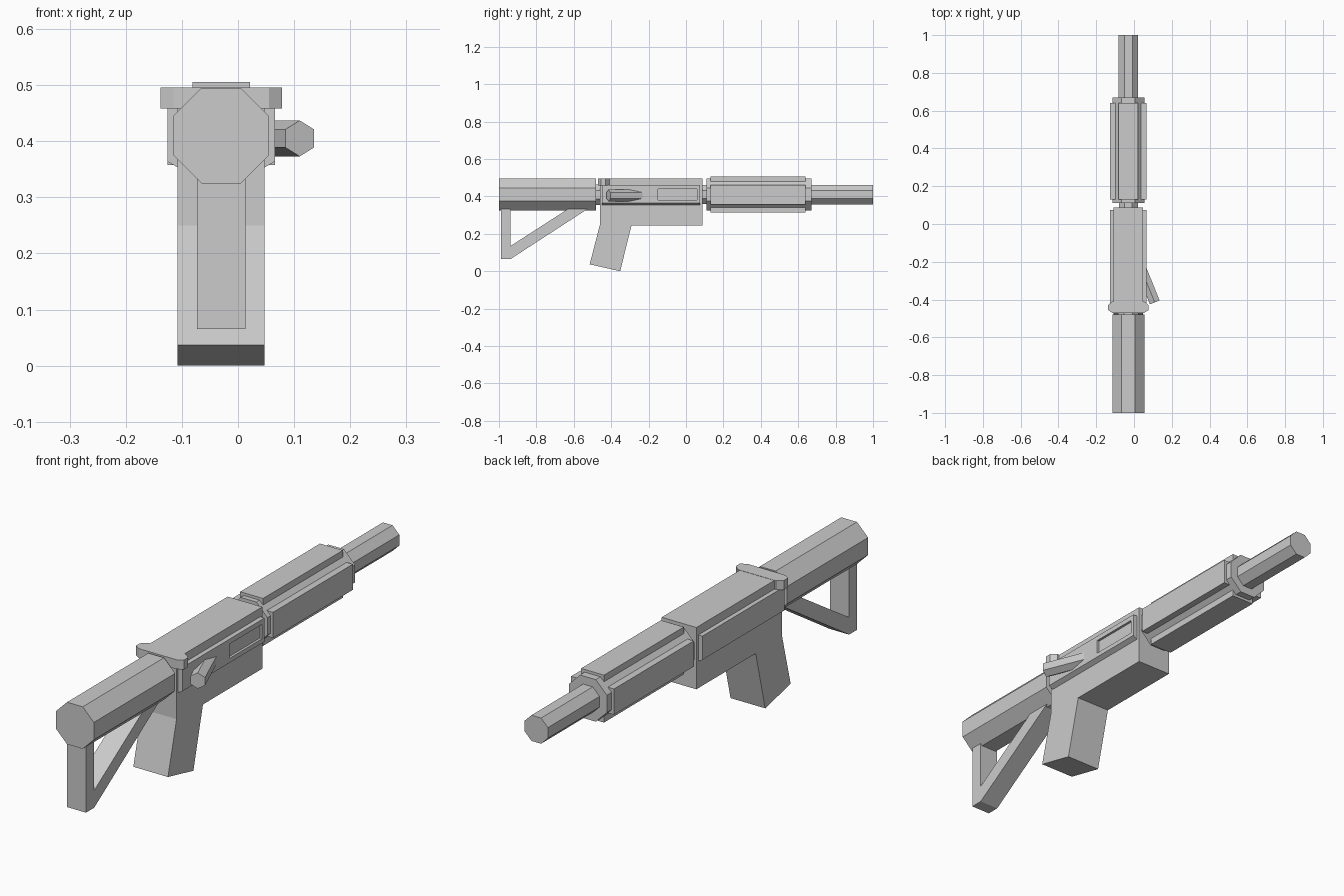
import bpy, bmesh, math
from mathutils import Vector

cube = bpy.data.objects.get("Cube")
if cube:
    bpy.data.objects.remove(cube, do_unlink=True)

grey = bpy.data.materials.new("plain grey")
grey.use_nodes = True
colour = (0.6, 0.6, 0.6, 1)
grey.diffuse_color = colour
grey.node_tree.nodes["Principled BSDF"].inputs["Base Color"].default_value = colour

CX, CZ = -0.03, 0.41   # long axis of the model
FLAT = 0.085           # half width of the eight-sided body


def extrude(name, points, offset):
    """Solid made by sweeping a flat outline along an offset."""
    bm = bmesh.new()
    face = bm.faces.new([bm.verts.new(p) for p in points])
    swept = bmesh.ops.extrude_face_region(bm, geom=[face])["geom"]
    verts = [v for v in swept if isinstance(v, bmesh.types.BMVert)]
    bmesh.ops.translate(bm, vec=offset, verts=verts)
    bmesh.ops.recalc_face_normals(bm, faces=bm.faces)
    mesh = bpy.data.meshes.new(name)
    bm.to_mesh(mesh)
    bm.free()
    mesh.materials.append(grey)
    obj = bpy.data.objects.new(name, mesh)
    bpy.context.collection.objects.link(obj)
    return obj


def box(name, x, y, z):
    pts = [(x[0], y[0], z[0]), (x[1], y[0], z[0]), (x[1], y[0], z[1]), (x[0], y[0], z[1])]
    return extrude(name, pts, (0, y[1] - y[0], 0))


def side_profile(name, yz, x):
    return extrude(name, [(x[0], y, z) for y, z in yz], (x[1] - x[0], 0, 0))


def octagon_bar(name, flat, y):
    r = flat / math.cos(math.pi / 8)
    angles = [math.pi / 8 + i * math.pi / 4 for i in range(8)]
    pts = [(CX + r * math.cos(a), y[0], CZ + r * math.sin(a)) for a in angles]
    return extrude(name, pts, (0, y[1] - y[0], 0))


# Eight-sided tubes along the axis
octagon_bar("stock_tube", FLAT, (-1, -0.48))
octagon_bar("stock_connector", 0.055, (-0.48, -0.45))
octagon_bar("handguard", FLAT, (0.11, 0.67))
octagon_bar("barrel_collar", 0.05, (0.08, 0.11))
octagon_bar("barrel", 0.052, (0.67, 1))

# Raised panels on the four main sides of the handguard
panel_y = (0.13, 0.64)
for side, s in (("left", 1), ("right", -1)):
    xs = sorted((CX + s * 0.06, CX + s * 0.096))
    box("handguard_panel_" + side, xs, panel_y, (CZ - 0.052, CZ + 0.052))
for side, s in (("top", 1), ("bottom", -1)):
    zs = sorted((CZ + s * 0.06, CZ + s * 0.096))
    box("handguard_panel_" + side, (CX - 0.051, CX + 0.051), panel_y, zs)

# Receiver and grip share one width
body_x = (CX - 0.078, CX + 0.077)
box("receiver", body_x, (-0.46, 0.088), (0.245, 0.495))
side_profile("grip", [(-0.46, 0.25), (-0.515, 0.037), (-0.352, 0), (-0.29, 0.25)], body_x)

# Side strips with a sloped lower edge
for side, s in (("left", 1), ("right", -1)):
    outline = [(0.06, 0.35), (0.077, 0.353), (0.096, 0.364), (0.096, 0.46), (0.06, 0.46)]
    strip = extrude("receiver_strip_" + side,
                    [(CX + s * x, -0.45, z) for x, z in outline], (0, 0.525, 0))
    if s > 0:
        # Shallow recess for the port
        cutter = box("port_cutter", (CX + 0.086, 0.1), (-0.15, 0.06), (0.382, 0.44))
        cutter.hide_render = True
        cut = strip.modifiers.new("port", "BOOLEAN")
        cut.operation, cut.object, cut.solver = "DIFFERENCE", cutter, "EXACT"
        bpy.context.view_layer.objects.active = strip
        bpy.ops.object.modifier_apply(modifier=cut.name)
        bpy.data.objects.remove(cutter, do_unlink=True)

# Cross handle with clipped ends
half = [(0.085, -0.47), (0.108, -0.455), (0.108, -0.43), (0.085, -0.41)]
ring = half + [(-x, y) for x, y in reversed(half)]
extrude("cross_handle", [(CX + x, y, 0.458) for x, y in ring], (0, 0, 0.038))

# Angled six-sided rod on the side
start, end = Vector((0.033, -0.225, 0.405)), Vector((0.11, -0.415, 0.405))
along = end - start
across = Vector((-along.y, along.x, 0)).normalized()
hexagon = [math.pi / 2 + i * math.pi / 3 for i in range(6)]
extrude("side_rod", [start + 0.032 * (across * math.cos(a) + Vector((0, 0, math.sin(a))))
                     for a in hexagon], along)

# Open triangular brace below the stock
brace_x = (CX - 0.043, CX + 0.043)
side_profile("brace_post", [(-0.99, 0.34), (-0.99, 0.065), (-0.938, 0.065), (-0.938, 0.34)], brace_x)
side_profile("brace_strut", [(-0.938, 0.065), (-0.515, 0.34), (-0.62, 0.34), (-0.938, 0.135)], brace_x)
